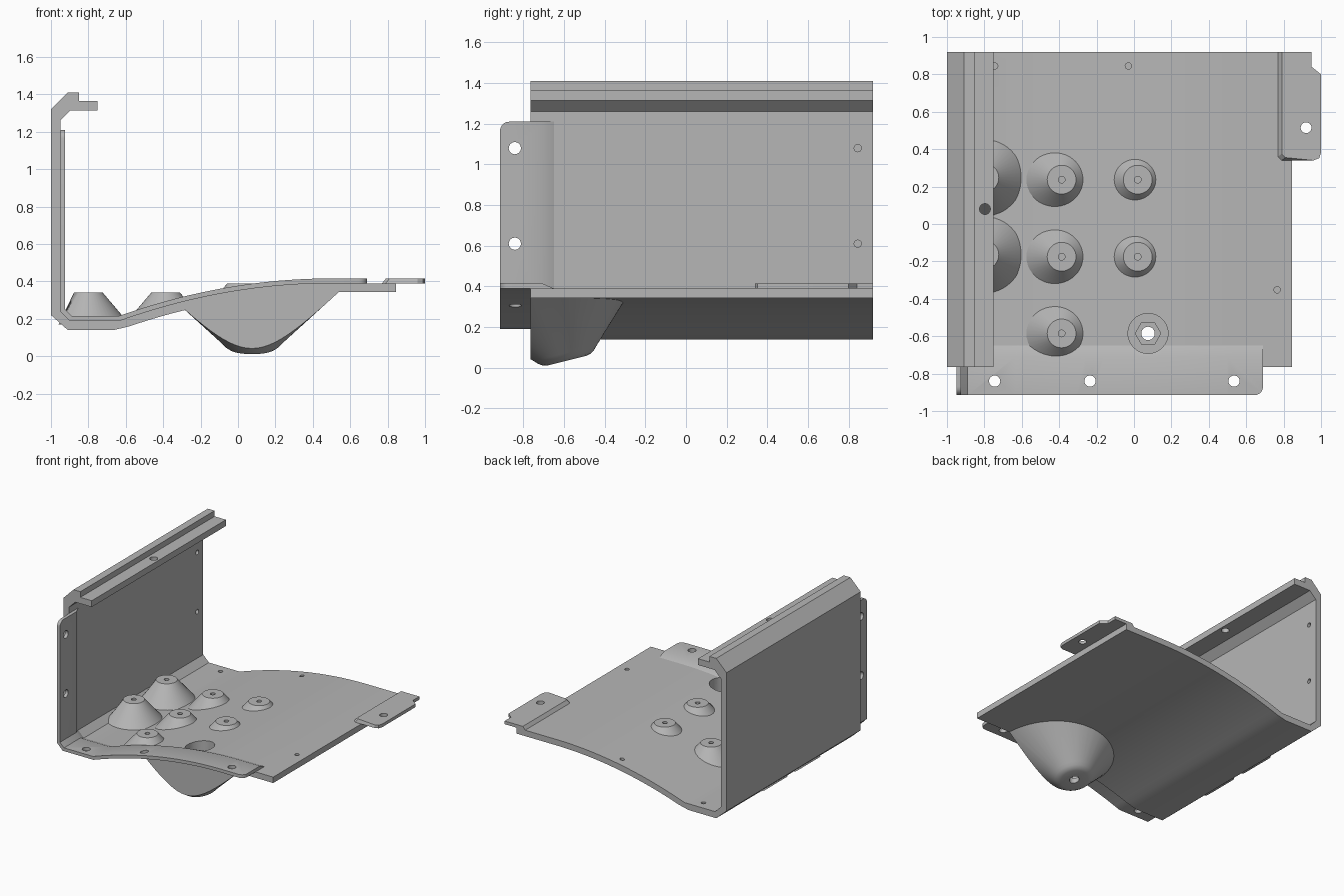
import bpy, bmesh, math
from mathutils import Matrix, Vector

cube = bpy.data.objects.get("Cube")
if cube:
    bpy.data.objects.remove(cube)

grey = bpy.data.materials.new("plain grey")
grey.use_nodes = True
grey.diffuse_color = (0.47, 0.47, 0.47, 1)
grey.node_tree.nodes["Principled BSDF"].inputs["Base Color"].default_value = (0.47, 0.47, 0.47, 1)

FRONT, BACK, THICK = -0.765, 0.92, 0.047


def make(name, bm):
    bmesh.ops.recalc_face_normals(bm, faces=bm.faces)
    mesh = bpy.data.meshes.new(name)
    bm.to_mesh(mesh)
    bm.free()
    mesh.materials.append(grey)
    ob = bpy.data.objects.new(name, mesh)
    bpy.context.collection.objects.link(ob)
    return ob


def prism(name, pts, axis, a, b):
    """Extrude a 2D outline along one axis from a to b."""
    place = {"y": lambda u, v: (u, a, v), "z": lambda u, v: (u, v, a)}[axis]
    step = {"y": (0, b - a, 0), "z": (0, 0, b - a)}[axis]
    bm = bmesh.new()
    face = bm.faces.new([bm.verts.new(place(u, v)) for u, v in pts])
    ext = bmesh.ops.extrude_face_region(bm, geom=[face])["geom"]
    bmesh.ops.translate(bm, vec=step, verts=[g for g in ext if isinstance(g, bmesh.types.BMVert)])
    return make(name, bm)


def boolean(ob, cutter, mode="DIFFERENCE"):
    mod = ob.modifiers.new("cut", "BOOLEAN")
    mod.operation, mod.object, mod.solver = mode, cutter, "EXACT"
    cutter.hide_render = True
    bpy.context.view_layer.update()
    graph = bpy.context.evaluated_depsgraph_get()
    mesh = bpy.data.meshes.new_from_object(ob.evaluated_get(graph))
    ob.modifiers.clear()
    ob.data = mesh


def drill(obs, at, radius, depth, axis="z", sides=24):
    """Cut a round or polygonal hole centred on a point."""
    bm = bmesh.new()
    turn = Matrix.Rotation(math.pi / 2, 4, "Y") if axis == "x" else Matrix.Rotation(math.pi / 2, 4, "Z")
    bmesh.ops.create_cone(bm, cap_ends=True, segments=sides, radius1=radius, radius2=radius,
                          depth=depth, matrix=Matrix.Translation(at) @ turn)
    cutter = make("cutter", bm)
    for ob in obs:
        boolean(ob, cutter)
    bpy.data.objects.remove(cutter)


def floor(x):
    """Height of the upper floor surface."""
    if x < -0.63:
        return 0.19
    return 0.39 - 0.2 * (max(0.5 - x, 0) / 1.13) ** 2


curve = [-0.63 + 1.13 * i / 24 for i in range(25)]
top_line = [(x, floor(x)) for x in curve]

# Bent panel: hooked lip, wall and curved floor
lip = [(-0.95, 0.24), (-0.95, 1.26), (-0.895, 1.315), (-0.75, 1.315), (-0.75, 1.365),
       (-0.85, 1.365), (-0.85, 1.41), (-0.91, 1.41), (-1, 1.32), (-1, 0.22), (-0.91, 0.14), (-0.665, 0.14)]
under = [(x, z - THICK) for x, z in top_line[1:]]
panel = prism("bent_panel", [(-0.9, 0.19)] + lip + under + [(0.845, 0.343), (0.845, 0.39)] + top_line[::-1],
              "y", FRONT, BACK)

# Front flange following the wall and floor, with a sloped rear edge
path = [Vector(p) for p in [(-0.95, 1.21), (-0.95, 0.24), (-0.9, 0.19)] + top_line + [(0.69, 0.39)]]
bm = bmesh.new()
rings = []
for i, p in enumerate(path):
    d0 = (path[max(i, 1)] - path[max(i, 1) - 1]).normalized()
    j = min(i, len(path) - 2)
    d1 = (path[j + 1] - path[j]).normalized()
    mid = (d0 + d1).normalized()
    off = Vector((-mid.y, mid.x)) * 0.026 / mid.dot(d0)
    q = p + off
    rings.append([bm.verts.new(c) for c in ((p.x, -0.915, p.y), (p.x, -0.65, p.y),
                                            (q.x, -0.71, q.y), (q.x, -0.915, q.y))])
for r, s in zip(rings, rings[1:]):
    for k in range(4):
        bm.faces.new((r[k], r[(k + 1) % 4], s[(k + 1) % 4], s[k]))
for end in (rings[0], rings[-1]):
    bm.faces.new(end)
corners = [bm.edges.get((end[0], end[3])) for end in (rings[0], rings[-1])]
bmesh.ops.bevel(bm, geom=corners, offset=0.045, segments=5, profile=0.5, affect="EDGES")
flange = make("front_flange", bm)

# Side tab at the back right of the floor
tab_outline = [(0.77, 0.92), (0.77, 0.36), (0.79, 0.34), (0.96, 0.34), (0.99, 0.352), (1, 0.38),
               (1, 0.8), (0.95, 0.84), (0.95, 0.92)]
tab = prism("side_tab", tab_outline, "z", 0.39, 0.415)
for v in tab.data.vertices:
    if v.co.z > 0.4 and v.co.x < 0.8:
        v.co.x += 0.02
        v.co.y += 0.015 if v.co.y < 0.5 else 0


# Conical bosses whose feet meet the curved floor
def boss(name, cx, cy, top):
    bm = bmesh.new()
    upper, lower = [], []
    for i in range(48):
        a = math.tau * i / 48
        r = 0.1
        for _ in range(30):
            r += 0.5 * (0.077 + 0.85 * (top - floor(cx + r * math.cos(a)) + 0.02) - r)
        upper.append(bm.verts.new((cx + 0.077 * math.cos(a), cy + 0.077 * math.sin(a), top)))
        x = max(cx + r * math.cos(a), -0.96)
        lower.append(bm.verts.new((x, cy + r * math.sin(a), floor(x) - 0.02)))
    for i in range(48):
        j = (i + 1) % 48
        bm.faces.new((lower[i], lower[j], upper[j], upper[i]))
    bm.faces.new(upper)
    bm.faces.new(lower)
    ob = make(name, bm)
    drill([ob], (cx, cy, top), 0.018, 0.08, sides=16)
    return ob


parts = [panel, flange, tab]
for y, row in ((0.237, "back"), (-0.175, "middle"), (-0.585, "front")):
    parts.append(boss(row + "_boss", -0.387, y, 0.34))
    if row != "front":
        parts.append(boss(row + "_wall_boss", -0.8, y + 0.01, 0.34))
        parts.append(boss(row + "_small_boss", 0.02, y, 0.39))

# Tilted round cone under the floor, cut flush with the front edge
cx, cy = 0.075, -0.585
bm = bmesh.new()
outline = [(0, 0), (0.1, 0), (0.122, 0.006), (0.142, 0.019), (0.16, 0.038), (0.78, 0.638), (0, 0.638)]
verts = [bm.verts.new((r, 0, z)) for r, z in outline]
edges = [bm.edges.new(p) for p in zip(verts, verts[1:])]
bmesh.ops.spin(bm, geom=verts + edges, cent=(0, 0, 0), axis=(0, 0, 1), angle=math.tau, steps=64)
bmesh.ops.remove_doubles(bm, verts=bm.verts, dist=0.0001)
bm.transform(Matrix.Translation((cx, cy, 0.035)) @ Matrix.Rotation(math.radians(14), 4, "X"))
cone = make("underside_cone", bm)
below = [(-0.9, -0.5), (0.8, -0.5), (0.8, 0.367)] + [(x, z - 0.023) for x, z in top_line[::-1]] + [(-0.9, 0.16)]
limit = prism("cutter", below, "y", FRONT, 0.6)
boolean(cone, limit, "INTERSECT")
bpy.data.objects.remove(limit)
parts.append(cone)

# Stepped bore with hexagonal pocket through the cone
drill([panel, flange, cone], (cx, cy, 0.37), 0.107, 0.5, sides=40)
drill([cone], (cx, cy, 0.17), 0.068, 0.2, sides=6)
drill([cone], (cx, cy, 0.1), 0.036, 0.4)

# Screw holes
for z in (0.61, 1.08):
    drill([panel], (-0.95, 0.845, z), 0.018, 0.06, "x", 16)
    drill([flange], (-0.94, -0.842, z), 0.03, 0.2, "x")
for x, y in ((-0.745, 0.845), (-0.03, 0.845), (0.765, -0.352)):
    drill([panel], (x, y, floor(x)), 0.017, 0.06, sides=16)
for x in (-0.745, -0.235, 0.535):
    drill([flange], (x, -0.84, floor(x)), 0.03, 0.2)
drill([panel], (-0.797, 0.08, 1.34), 0.029, 0.2)
drill([tab], (0.92, 0.515, 0.4), 0.029, 0.2)

# Smooth the curves, keep the folds sharp
bpy.ops.object.select_all(action="DESELECT")
for ob in parts:
    ob.select_set(True)
bpy.context.view_layer.objects.active = panel
bpy.ops.object.shade_smooth_by_angle(angle=math.radians(25))
